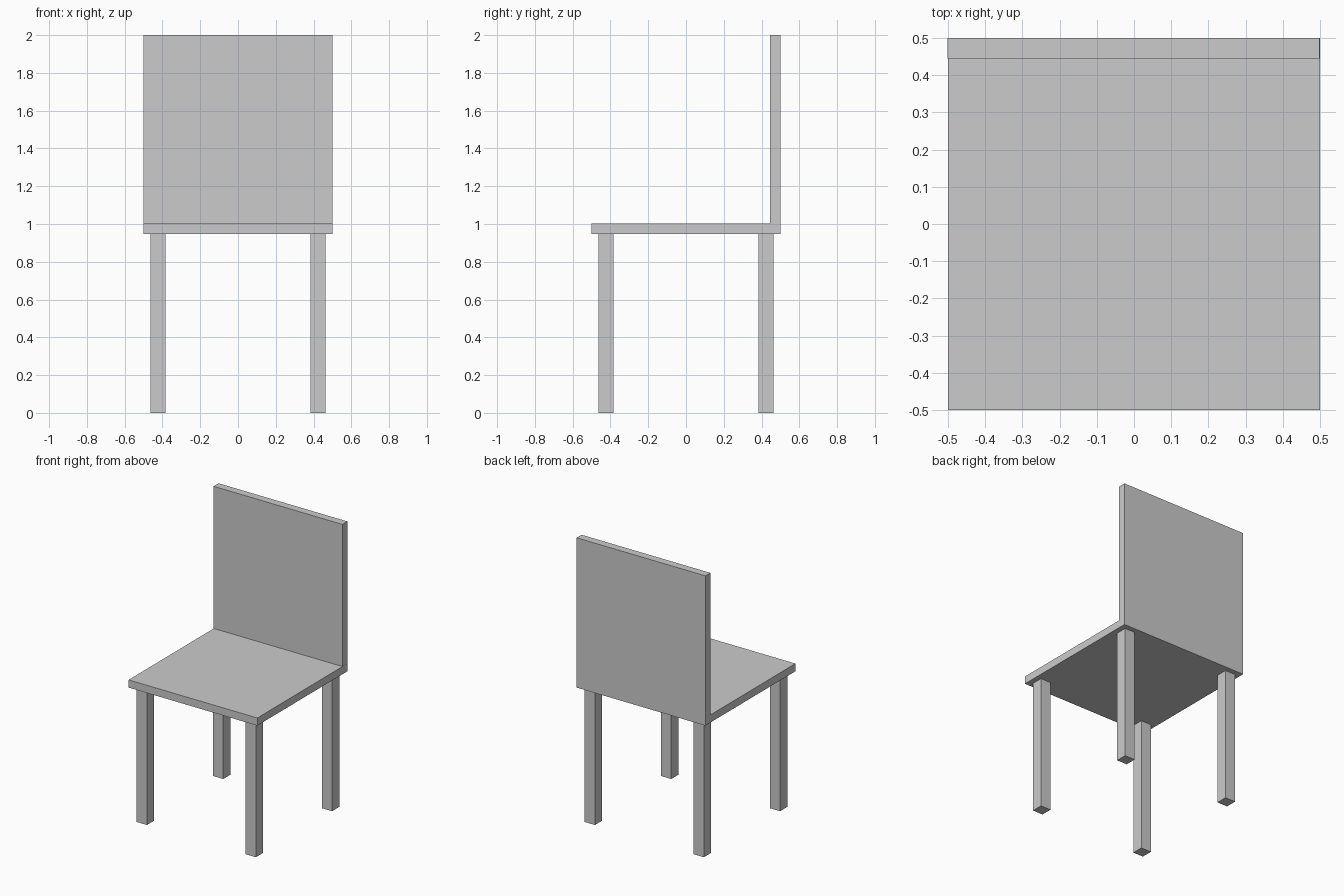
import bpy

if "Cube" in bpy.data.objects:
    bpy.data.objects.remove(bpy.data.objects["Cube"])


def box(name, low, high):
    """Add a box spanning two opposite corners."""
    centre = [(a + b) / 2 for a, b in zip(low, high)]
    bpy.ops.mesh.primitive_cube_add(size=1, location=centre)
    part = bpy.context.object
    part.name = name
    part.scale = [b - a for a, b in zip(low, high)]
    bpy.ops.object.transform_apply(location=False, rotation=False, scale=True)
    return part


SEAT_BOTTOM, SEAT_TOP = 0.948, 1.002
LEG_INNER, LEG_OUTER = 0.383, 0.463

# Seat slab
box("seat", (-0.5, -0.5, SEAT_BOTTOM), (0.5, 0.5, SEAT_TOP))

# Upright backrest standing on the rear edge of the seat
box("backrest", (-0.501, 0.445, SEAT_TOP), (0.499, 0.5, 2.0))

# Four square legs
for depth, sy in (("front", -1), ("back", 1)):
    for side, sx in (("left", -1), ("right", 1)):
        xs = sorted((sx * LEG_INNER, sx * LEG_OUTER))
        ys = sorted((sy * LEG_INNER, sy * LEG_OUTER))
        box(f"{depth}_{side}_leg", (xs[0], ys[0], 0), (xs[1], ys[1], SEAT_BOTTOM))
